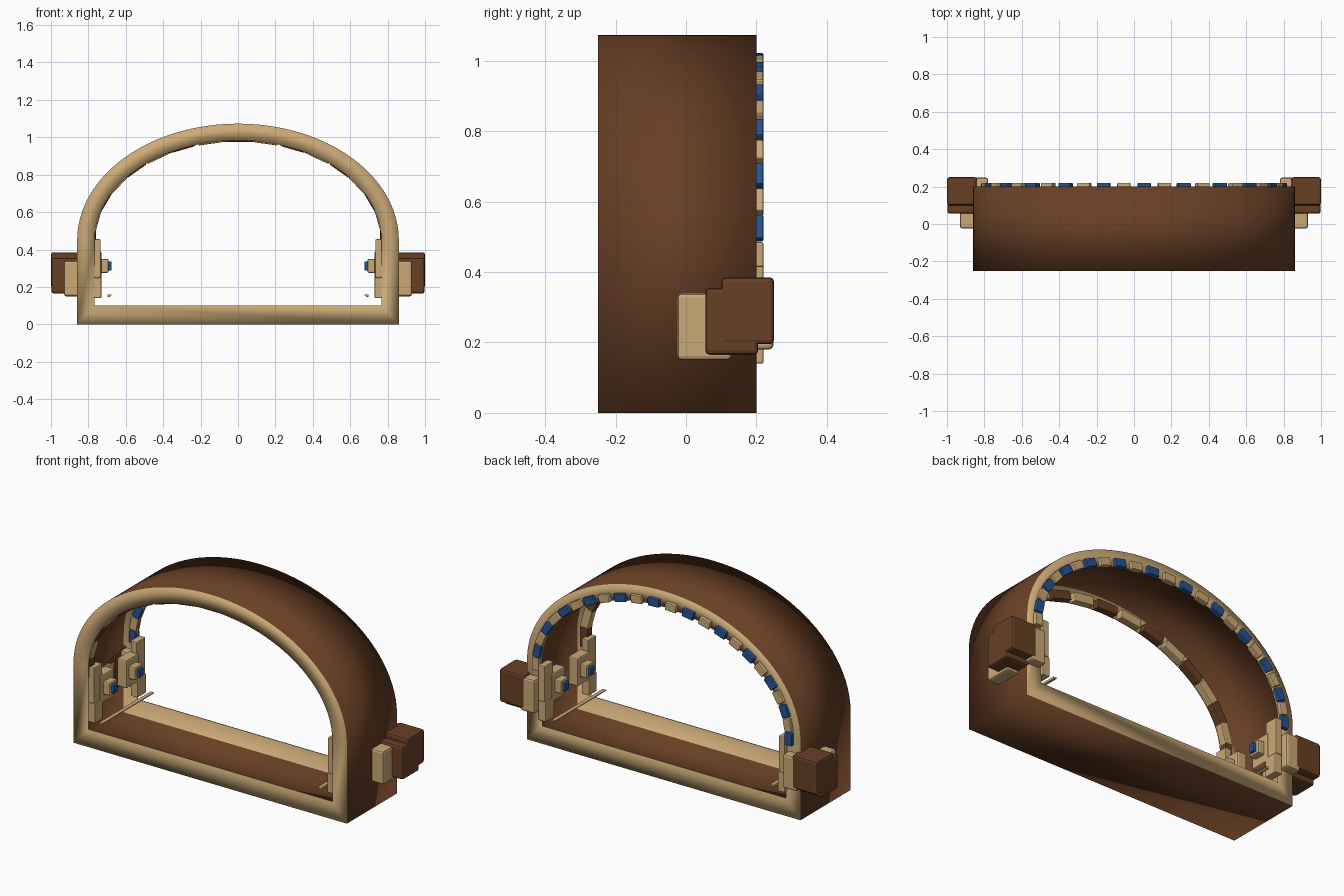
import bpy, bmesh
from math import cos, sin, pi, atan2

if "Cube" in bpy.data.objects:
    bpy.data.objects.remove(bpy.data.objects["Cube"])


def make_material(name, rgb):
    m = bpy.data.materials.new(name)
    m.use_nodes = True
    m.diffuse_color = (*rgb, 1)
    m.node_tree.nodes["Principled BSDF"].inputs["Base Color"].default_value = (*rgb, 1)
    return m


TAN = make_material("tan", (0.60, 0.40, 0.185))
BROWN = make_material("brown", (0.14, 0.05, 0.018))
BLUE = make_material("blue", (0.02, 0.085, 0.29))

FRONT, BACK, SPRING = -0.25, 0.20, 0.45


def add_object(name, bm, mats):
    mesh = bpy.data.meshes.new(name)
    bm.to_mesh(mesh)
    bm.free()
    for m in mats:
        mesh.materials.append(m)
    ob = bpy.data.objects.new(name, mesh)
    bpy.context.collection.objects.link(ob)
    return ob


def block(name, mat, x, y, z, bevel=0.008):
    """Bevelled box spanning the given (low, high) ranges."""
    bm = bmesh.new()
    bmesh.ops.create_cube(bm, size=1)
    spans = (x, y, z)
    bmesh.ops.scale(bm, verts=bm.verts, vec=[abs(h - l) for l, h in spans])
    bmesh.ops.bevel(bm, geom=bm.edges[:], offset=bevel, segments=2,
                    profile=0.5, affect='EDGES')
    ob = add_object(name, bm, [mat])
    ob.location = [(l + h) / 2 for l, h in spans]
    return ob


def arch_loop(half_width, rise, floor, y, steps=48):
    pts = [(-half_width, y, floor), (half_width, y, floor)]
    for i in range(steps + 1):
        t = pi * i / steps
        pts.append((half_width * cos(t), y, SPRING + rise * sin(t)))
    return pts


# Hollow arch: a brown band with tan flanges on the front and back
bm = bmesh.new()
inner, outer = (0.768, 0.533, 0.10), (0.86, 0.623, 0.0)
loops = [[bm.verts.new(p) for p in arch_loop(*size, y)]
         for size, y in ((inner, FRONT), (outer, FRONT), (outer, BACK), (inner, BACK))]
count = len(loops[0])
for k in range(3):
    for i in range(count):
        j = (i + 1) % count
        f = bm.faces.new((loops[k][i], loops[k + 1][i], loops[k + 1][j], loops[k][j]))
        f.material_index = 1 if k == 1 else 0
        f.smooth = True
arch = add_object("arch_frame", bm, [TAN, BROWN])
solid = arch.modifiers.new("thickness", 'SOLIDIFY')
solid.thickness = 0.006
solid.offset = -1


def arch_blocks(name, total, a, b, y, length, height, mats):
    """Row of blocks turned to follow the arch, alternating in colour."""
    for i in range(total):
        t = pi * i / (total - 1)
        ob = block(name, mats[i % 2], (-length / 2, length / 2), y,
                   (-height / 2, height / 2), 0.005)
        ob.location.x = a * cos(t)
        ob.location.z = SPRING + b * sin(t)
        ob.rotation_euler.y = atan2(cos(t) / a, sin(t) / b)


arch_blocks("back_arch_block", 24, 0.795, 0.55, (0.185, 0.22), 0.07, 0.045, (TAN, BLUE))
arch_blocks("front_arch_block", 17, 0.785, 0.55, (-0.243, -0.20), 0.125, 0.05, (BROWN, TAN))


def sided(name, mat, s, x, y, z, bevel=0.008):
    side = "left_" if s > 0 else "right_"
    return block(side + name, mat, sorted((s * x[0], s * x[1])), y, z, bevel)


for s in (1, -1):
    # Outer brackets
    sided("outer_bracket_rear", BROWN, s, (0.84, 1.0), (0.10, 0.25), (0.195, 0.385), 0.012)
    sided("outer_bracket_front", BROWN, s, (0.85, 0.998), (0.055, 0.205), (0.165, 0.355), 0.012)
    sided("outer_pad", TAN, s, (0.85, 0.93), (-0.025, 0.13), (0.15, 0.34), 0.012)
    sided("back_pad", TAN, s, (0.78, 0.87), (0.15, 0.248), (0.18, 0.375), 0.012)

    # Inner posts at the front and back
    for end, y in (("front", (-0.243, -0.17)), ("back", (0.14, 0.22))):
        sided(end + "_post_base", TAN, s, (0.73, 0.775), y, (0.14, 0.25), 0.005)
        sided(end + "_post", TAN, s, (0.735, 0.775), y, (0.25, 0.455), 0.005)

    # Knobs with blue studs on the inner wall
    for end, c in (("front", -0.13), ("back", 0.10)):
        sided(end + "_knob_plate", TAN, s, (0.73, 0.79), (c - 0.06, c + 0.06), (0.23, 0.39))
        sided(end + "_knob", TAN, s, (0.692, 0.74), (c - 0.035, c + 0.035), (0.275, 0.35))
        sided(end + "_stud", BLUE, s, (0.676, 0.70), (c - 0.018, c + 0.018), (0.288, 0.337), 0.005)

    # Low rail running front to back
    sided("rail", TAN, s, (0.684, 0.698), (-0.25, 0.21), (0.146, 0.16), 0.003)
    sided("rail_lip", TAN, s, (0.675, 0.698), (-0.25, 0.21), (0.154, 0.16), 0.002)
